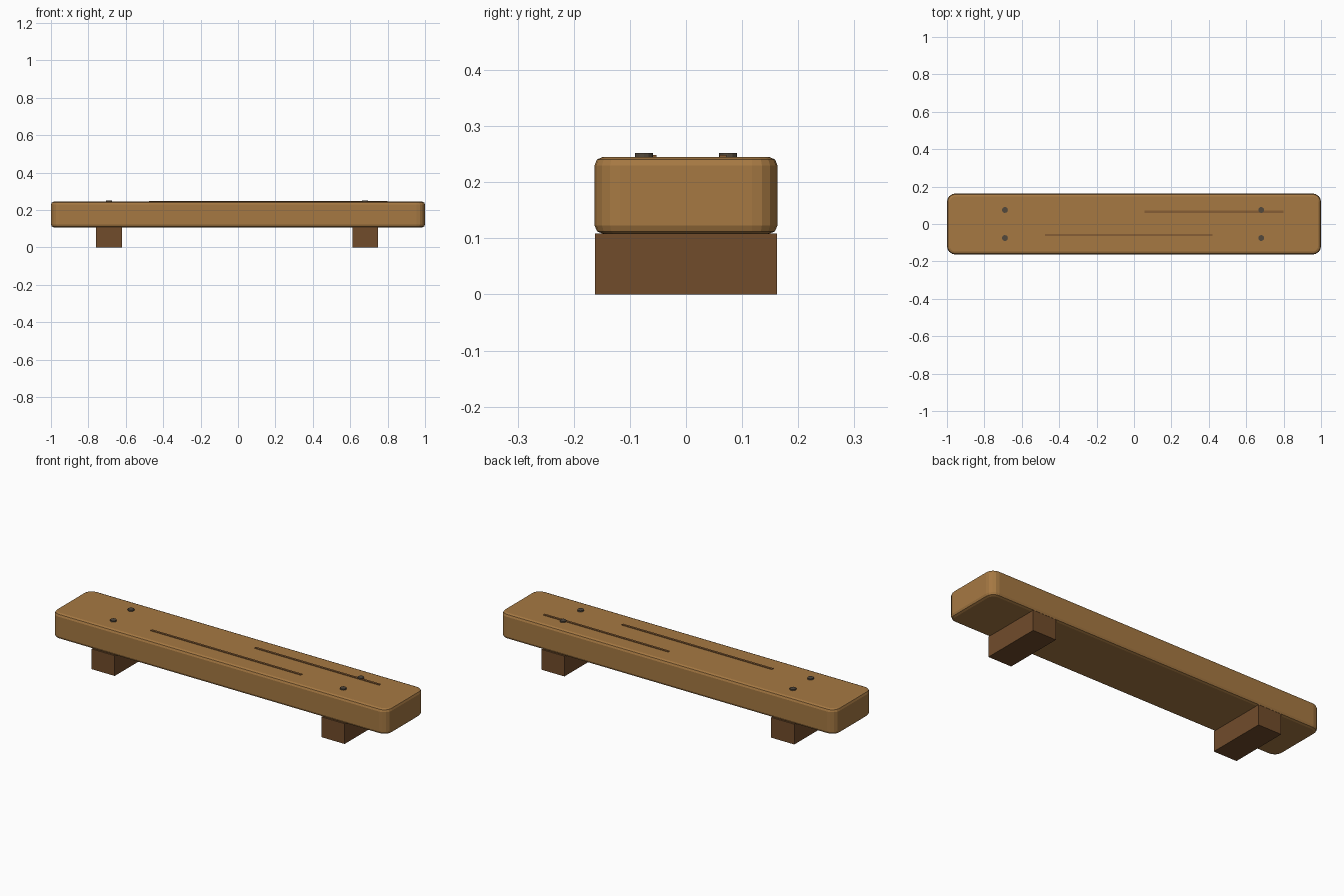
import bpy, bmesh, math

if "Cube" in bpy.data.objects:
    bpy.data.objects.remove(bpy.data.objects["Cube"])


def material(name, rgb):
    m = bpy.data.materials.new(name)
    m.diffuse_color = (*rgb, 1)
    m.use_nodes = True
    m.node_tree.nodes["Principled BSDF"].inputs["Base Color"].default_value = m.diffuse_color
    return m


WOOD = material("oak", (0.38, 0.19, 0.055))
DARK = material("dark_wood", (0.165, 0.072, 0.024))
GRAIN = material("crack", (0.24, 0.11, 0.035))
IRON = material("iron", (0.085, 0.065, 0.045))


def finish(bm, name, mat):
    mesh = bpy.data.meshes.new(name)
    bm.to_mesh(mesh)
    bm.free()
    mesh.materials.append(mat)
    ob = bpy.data.objects.new(name, mesh)
    bpy.context.collection.objects.link(ob)
    return ob


def box_mesh(x0, x1, y0, y1, z0, z1):
    bm = bmesh.new()
    bmesh.ops.create_cube(bm, size=1)
    for v in bm.verts:
        v.co.x = x1 if v.co.x > 0 else x0
        v.co.y = y1 if v.co.y > 0 else y0
        v.co.z = z1 if v.co.z > 0 else z0
    return bm


# Seat slab: rounded plan corners, then softened top and bottom rims
bm = box_mesh(-1, 1, -0.163, 0.163, 0.108, 0.245)
uprights = [e for e in bm.edges if abs(e.verts[0].co.z - e.verts[1].co.z) > 0.1]
bmesh.ops.bevel(bm, geom=uprights, offset=0.045, segments=4, profile=0.5,
                affect='EDGES')
rims = [e for e in bm.edges if abs(e.verts[0].co.z - e.verts[1].co.z) < 0.01]
bmesh.ops.bevel(bm, geom=rims, offset=0.015, segments=2, profile=0.5,
                affect='EDGES')
finish(bm, "seat_slab", WOOD)

# Block feet, with two bolt heads above each
for side, x in (("left", -0.69), ("right", 0.68)):
    finish(box_mesh(x - 0.069, x + 0.069, -0.162, 0.162, 0, 0.109),
           f"{side}_foot", DARK)
    for row, y in (("front", -0.075), ("back", 0.075)):
        bm = bmesh.new()
        bmesh.ops.create_cone(bm, cap_ends=True, segments=12, radius1=0.016,
                              radius2=0.016, depth=0.014)
        bmesh.ops.translate(bm, verts=bm.verts, vec=(x, y, 0.245))
        finish(bm, f"{side}_{row}_bolt", IRON)

# Thin grain cracks lying on the seat
for name, x0, x1, y in (("front_crack", -0.475, 0.42, -0.059),
                        ("back_crack", 0.055, 0.80, 0.066)):
    finish(box_mesh(x0, x1, y - 0.006, y + 0.006, 0.241, 0.2485), name, GRAIN)
